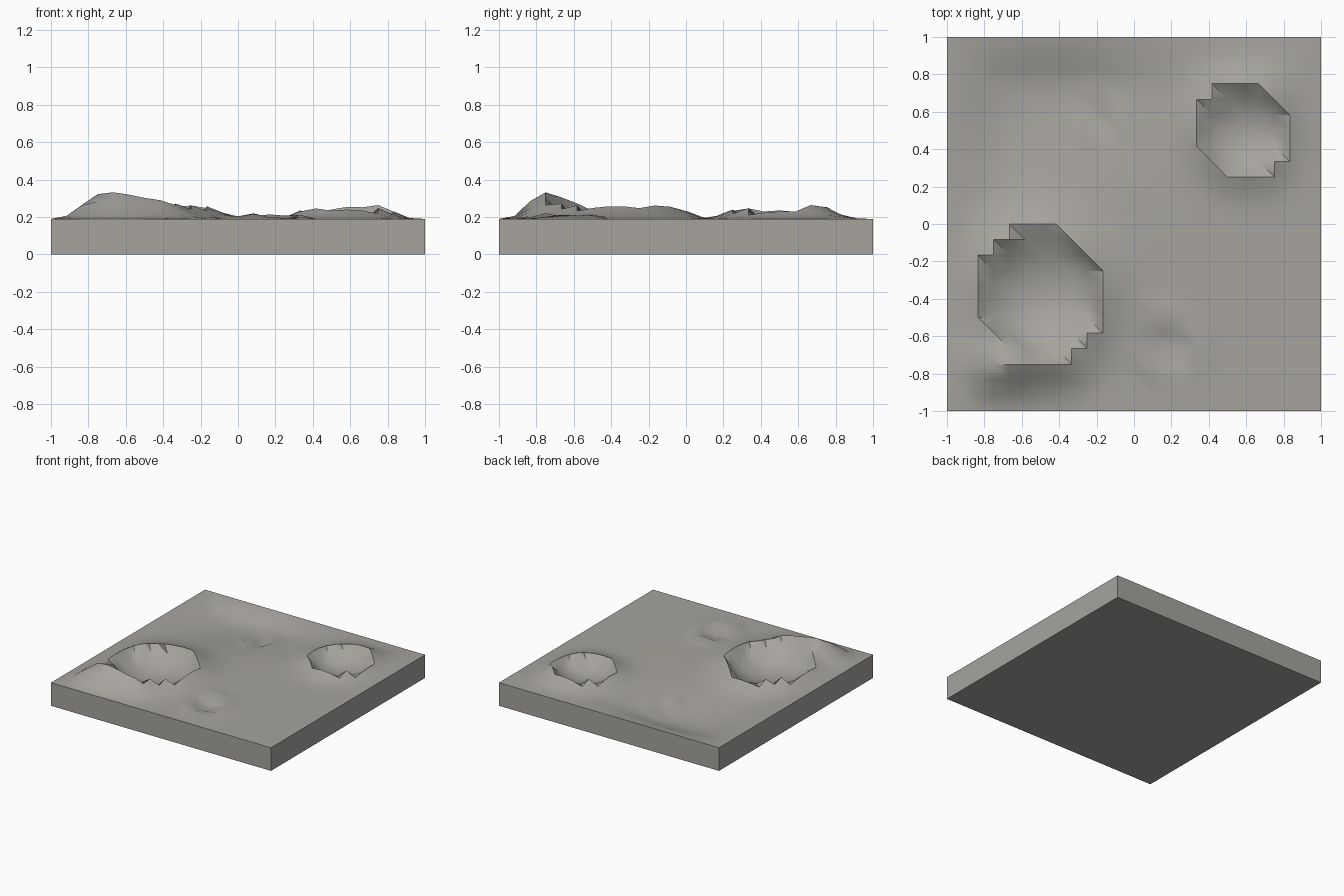
import bpy, bmesh, math

cube = bpy.data.objects.get("Cube")
if cube:
    bpy.data.objects.remove(cube, do_unlink=True)

EDGE = 0.19      # height of the tile border
CELLS = 24

# Craters: centre x, centre y, radius, rim height, floor depth
CRATERS = [
    (-0.5, -0.375, 0.32, 0.075, 0.085),
    (0.583, 0.5, 0.232, 0.06, 0.06),
    (0.18, -0.65, 0.13, 0.035, 0.035),
    (-0.18, 0.55, 0.085, 0.025, 0.03),
]

# Soft swells and hollows: centre x, centre y, width x, width y, height
SWELLS = [
    (-0.72, -0.8, 0.25, 0.14, 0.125),
    (-0.38, -0.79, 0.12, 0.12, 0.035),
    (-0.4, 0.72, 0.5, 0.42, -0.065),
    (-0.75, 0.35, 0.25, 0.4, -0.02),
    (0.72, 0.75, 0.25, 0.2, 0.02),
]


def crater_height(x, y, cx, cy, r, rim, depth):
    t = math.hypot(x - cx, y - cy) / r
    if t < 1:
        # The bowl stops below the rim, leaving a steep lip
        return (0.25 * rim + depth) * t * t - depth
    return rim * max(0, 1 - (t - 1) / 0.95) ** 2


def surface_height(x, y):
    h = EDGE
    for cx, cy, wx, wy, lift in SWELLS:
        h += lift * math.exp(-((x - cx) / wx) ** 2 - ((y - cy) / wy) ** 2)
    h += sum(crater_height(x, y, *c) for c in CRATERS)
    # Blend down to the level border
    s = min(1, (1 - max(abs(x), abs(y))) / 0.25)
    return EDGE + (h - EDGE) * s * s * (3 - 2 * s)


# Ground surface: a grid with every cell split along the same diagonal
bm = bmesh.new()
bmesh.ops.create_grid(bm, x_segments=CELLS, y_segments=CELLS, size=1)
for f in list(bm.faces):
    corners = sorted(f.verts, key=lambda v: v.co.y - v.co.x)
    bmesh.utils.face_split(f, corners[0], corners[-1])
for v in bm.verts:
    v.co.z = surface_height(v.co.x, v.co.y)

# Side walls and flat underside
border = [e for e in bm.edges if e.is_boundary]
walls = bmesh.ops.extrude_edge_only(bm, edges=border)["geom"]
for v in walls:
    if isinstance(v, bmesh.types.BMVert):
        v.co.z = 0
bmesh.ops.edgeloop_fill(bm, edges=[e for e in bm.edges if e.is_boundary])
bmesh.ops.recalc_face_normals(bm, faces=bm.faces)

mesh = bpy.data.meshes.new("cratered_ground")
bm.to_mesh(mesh)
bm.free()
ground = bpy.data.objects.new("cratered_ground", mesh)
bpy.context.collection.objects.link(ground)

# Warm grey rock
rock = bpy.data.materials.new("warm_grey_rock")
rock.use_nodes = True
colour = (0.385, 0.37, 0.345, 1)
rock.diffuse_color = colour
bsdf = next(n for n in rock.node_tree.nodes if n.type == "BSDF_PRINCIPLED")
bsdf.inputs["Base Color"].default_value = colour
bsdf.inputs["Roughness"].default_value = 0.9
mesh.materials.append(rock)

# Smooth ground with crisp rims and tile edges
bpy.ops.object.select_all(action="DESELECT")
ground.select_set(True)
bpy.context.view_layer.objects.active = ground
bpy.ops.object.shade_smooth_by_angle(angle=math.radians(40))
